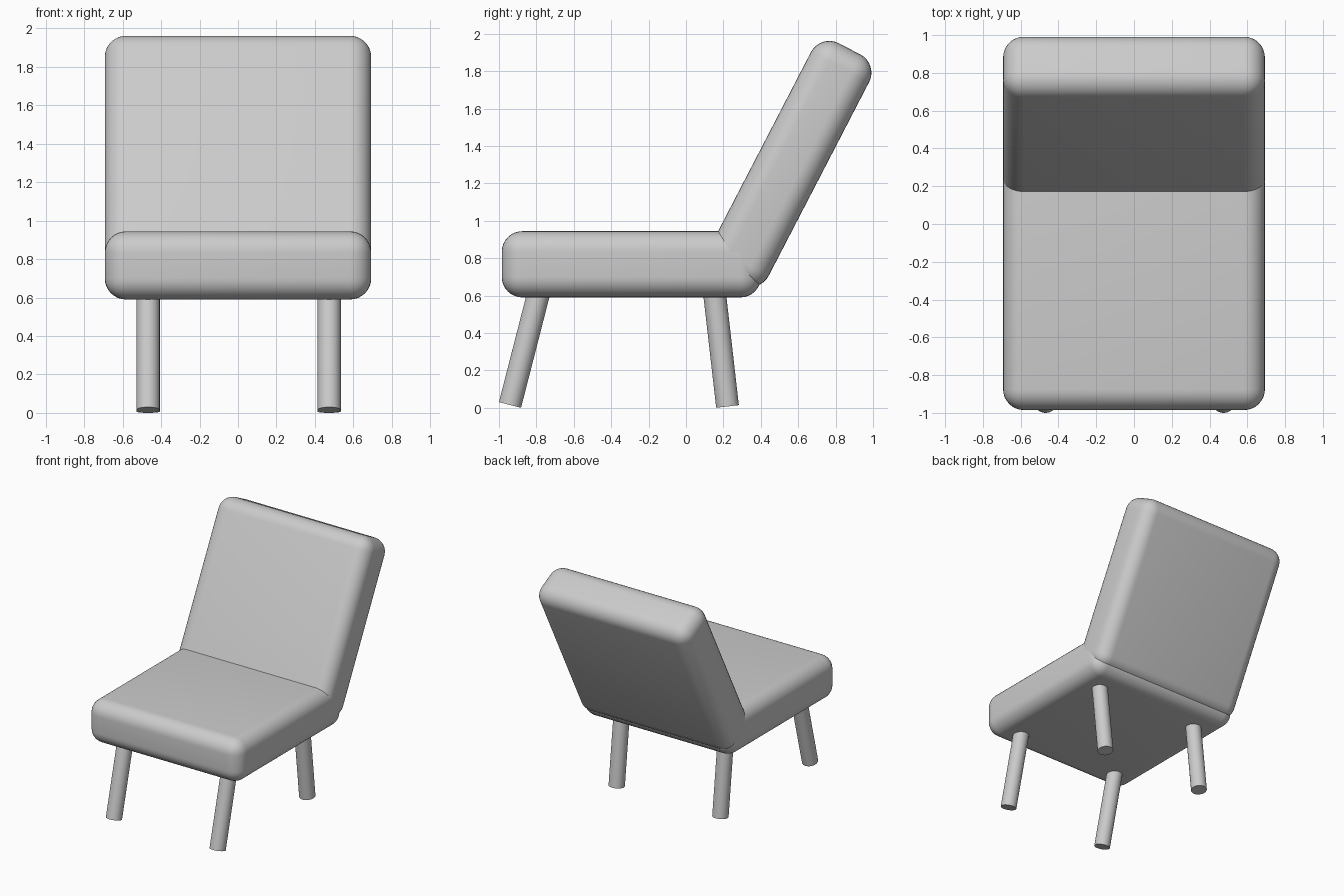
import bpy, math
from mathutils import Vector

if "Cube" in bpy.data.objects:
    bpy.data.objects.remove(bpy.data.objects["Cube"])

TILT = math.radians(27.4)
LEG_R = 0.061


def smooth(ob):
    bpy.ops.object.select_all(action='DESELECT')
    ob.select_set(True)
    bpy.context.view_layer.objects.active = ob
    bpy.ops.object.shade_smooth_by_angle(angle=math.radians(35))


def cushion(name, size, centre, tilt=0.0):
    """Box with generously rounded edges."""
    bpy.ops.mesh.primitive_cube_add(size=1)
    ob = bpy.context.object
    ob.name = name
    for v in ob.data.vertices:
        v.co = Vector(a * b for a, b in zip(v.co, size))
    ob.location = centre
    ob.rotation_euler.x = tilt
    bev = ob.modifiers.new("round", 'BEVEL')
    bev.width, bev.segments = 0.11, 8
    bpy.ops.object.modifier_apply(modifier=bev.name)
    smooth(ob)


def leg(name, foot, top):
    """Straight round leg between two points, with square-cut ends."""
    foot, top = Vector(foot), Vector(top)
    d = top - foot
    bpy.ops.mesh.primitive_cylinder_add(vertices=32, radius=LEG_R, depth=d.length,
                                        location=(foot + top) / 2)
    ob = bpy.context.object
    ob.name = name
    ob.rotation_euler = d.to_track_quat('Z', 'Y').to_euler()
    smooth(ob)


# Seat cushion
cushion("seat", (1.386, 1.386, 0.354), (0, -0.292, 0.767))

# Reclined backrest: u runs along its height, n through its thickness
u, n = (0.721 + 2.106) / 2, (-0.281 + 0.067) / 2
s, c = math.sin(TILT), math.cos(TILT)
cushion("backrest", (1.386, 0.35, 1.385), (0, u * s + n * c, u * c - n * s), -TILT)

# Splayed legs, ending just inside the seat
for side, x in (("left", -0.468), ("right", 0.474)):
    leg("front_leg_" + side, (x, -0.941, 0.015), (x, -0.782, 0.635))
    leg("back_leg_" + side, (x, 0.222, 0.007), (x, 0.150, 0.635))
